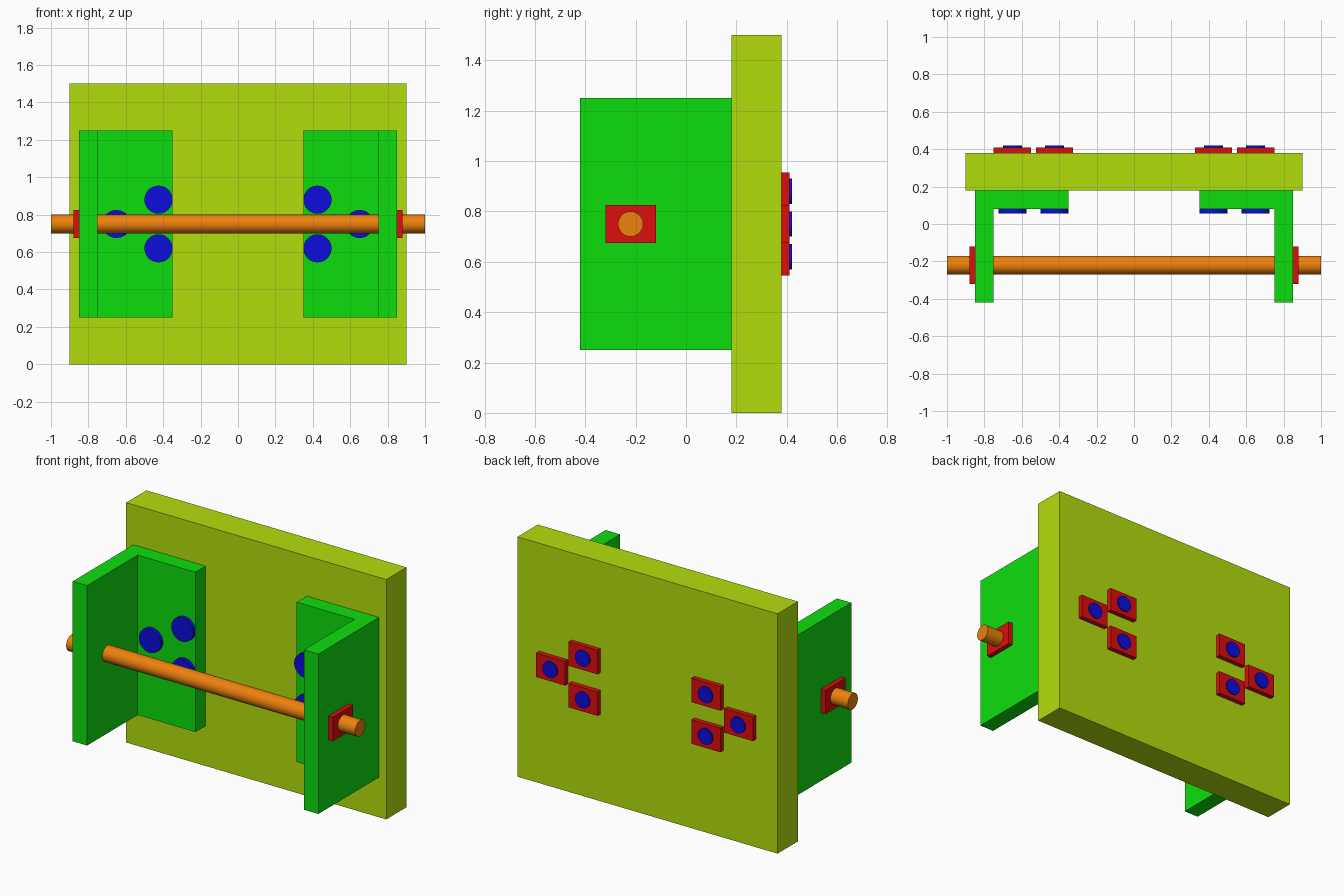
import bpy, bmesh, math
from mathutils import Matrix, Vector

if "Cube" in bpy.data.objects:
    bpy.data.objects.remove(bpy.data.objects["Cube"])


def material(name, rgb):
    m = bpy.data.materials.new(name)
    m.diffuse_color = (*rgb, 1)
    m.use_nodes = True
    m.node_tree.nodes["Principled BSDF"].inputs["Base Color"].default_value = m.diffuse_color
    return m


LIME = material("lime", (0.45, 0.73, 0.004))
GREEN = material("green", (0.004, 0.73, 0.004))
RED = material("red", (0.73, 0.004, 0.004))
BLUE = material("blue", (0.004, 0.004, 0.73))
ORANGE = material("orange", (0.85, 0.22, 0.004))


def finish(name, bm, mat, smooth=False):
    bmesh.ops.recalc_face_normals(bm, faces=bm.faces)
    me = bpy.data.meshes.new(name)
    bm.to_mesh(me)
    bm.free()
    me.materials.append(mat)
    ob = bpy.data.objects.new(name, me)
    bpy.context.collection.objects.link(ob)
    if smooth:
        bpy.ops.object.select_all(action='DESELECT')
        bpy.context.view_layer.objects.active = ob
        ob.select_set(True)
        bpy.ops.object.shade_smooth_by_angle(angle=math.radians(30))
    return ob


def box(name, centre, size, mat):
    bm = bmesh.new()
    bmesh.ops.create_cube(bm, size=1, matrix=Matrix.Translation(centre) @ Matrix.Diagonal((*size, 1)))
    return finish(name, bm, mat)


def add_cylinder(bm, start, end, radius):
    a, b = Vector(start), Vector(end)
    turn = (b - a).to_track_quat('Z', 'Y').to_matrix().to_4x4()
    bmesh.ops.create_cone(bm, cap_ends=True, segments=48, radius1=radius, radius2=radius,
                          depth=(b - a).length, matrix=Matrix.Translation((a + b) / 2) @ turn)


def l_bracket(name, s):
    outline = [(0.85, -0.42), (0.85, 0.18), (0.35, 0.18), (0.35, 0.08), (0.75, 0.08), (0.75, -0.42)]
    bm = bmesh.new()
    face = bm.faces.new([bm.verts.new((s * x, y, 0.25)) for x, y in outline])
    ext = bmesh.ops.extrude_face_region(bm, geom=[face])
    verts = [v for v in ext["geom"] if isinstance(v, bmesh.types.BMVert)]
    bmesh.ops.translate(bm, verts=verts, vec=(0, 0, 1))
    finish(name, bm, GREEN)


# Upright backing plate
box("back_plate", (0, 0.28, 0.75), (1.8, 0.2, 1.5), LIME)

# Axle through both brackets
bm = bmesh.new()
add_cylinder(bm, (-1, -0.22, 0.75), (1, -0.22, 0.75), 0.05)
finish("axle_rod", bm, ORANGE, smooth=True)

for s, side in ((-1, "left"), (1, "right")):
    # Angle bracket and the nut holding the axle
    l_bracket(f"{side}_bracket", s)
    box(f"{side}_axle_nut", (s * 0.865, -0.22, 0.75), (0.03, 0.2, 0.15), RED)
    # Three bolts with square nuts behind the plate
    for i, (x, z) in enumerate(((0.65, 0.75), (0.425, 0.88), (0.425, 0.62)), 1):
        bm = bmesh.new()
        add_cylinder(bm, (s * x, 0.08, z), (s * x, 0.055, z), 0.075)
        add_cylinder(bm, (s * x, 0.08, z), (s * x, 0.42, z), 0.05)
        finish(f"{side}_bolt_{i}", bm, BLUE, smooth=True)
        box(f"{side}_bolt_nut_{i}", (s * x, 0.395, z), (0.2, 0.03, 0.15), RED)
